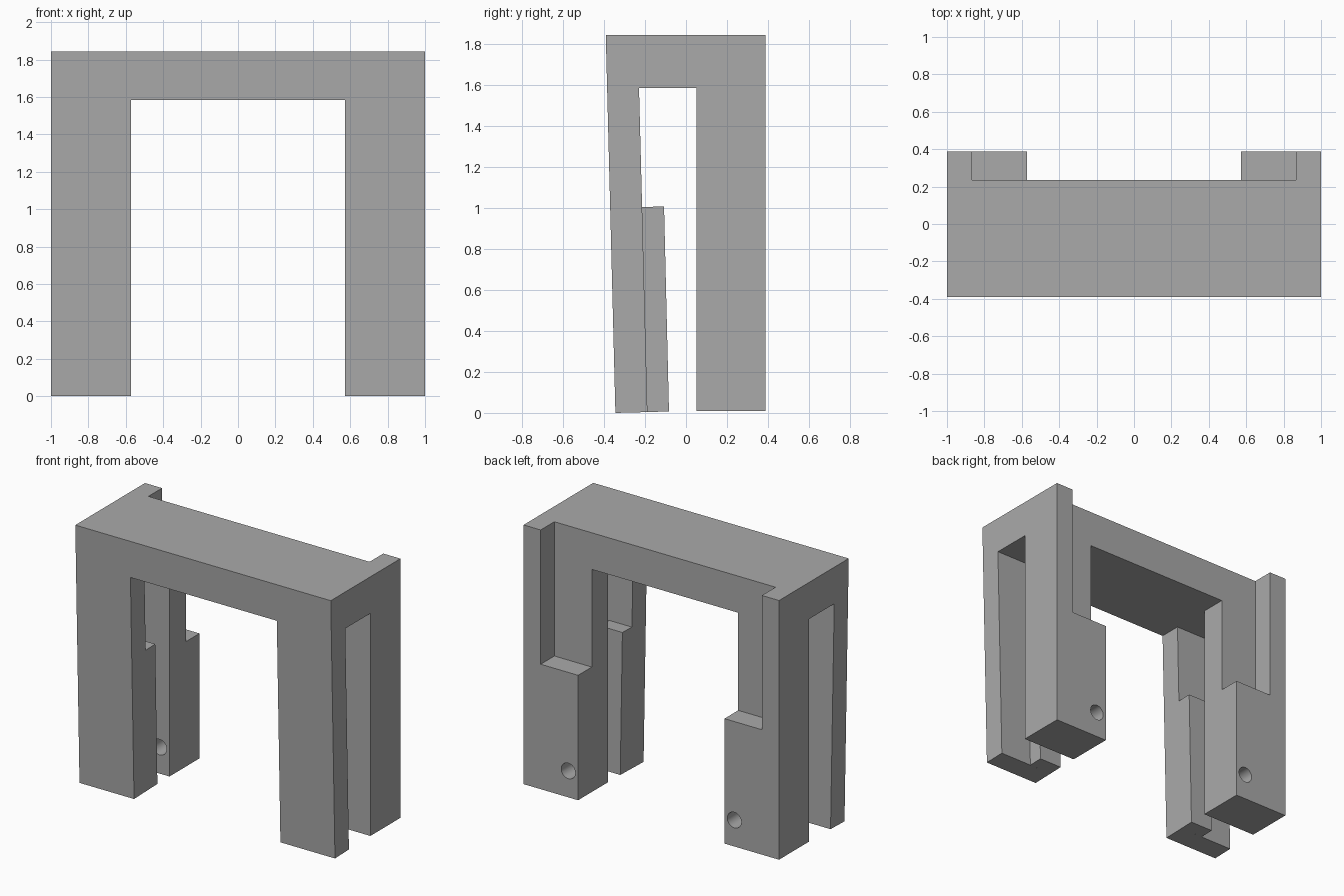
import bpy
import bmesh
from math import radians
from mathutils import Matrix

if "Cube" in bpy.data.objects:
    bpy.data.objects.remove(bpy.data.objects["Cube"], do_unlink=True)

grey = bpy.data.materials.new("plain grey")
grey.use_nodes = True
grey.diffuse_color = (0.4, 0.4, 0.4, 1)
grey.node_tree.nodes["Principled BSDF"].inputs["Base Color"].default_value = (0.4, 0.4, 0.4, 1)


def finish(bm, name):
    bmesh.ops.recalc_face_normals(bm, faces=bm.faces)
    mesh = bpy.data.meshes.new(name)
    bm.to_mesh(mesh)
    bm.free()
    mesh.materials.append(grey)
    obj = bpy.data.objects.new(name, mesh)
    bpy.context.collection.objects.link(obj)
    return obj


def extrude_x(name, profile, x0, x1):
    """Extrude a (y, z) outline from x0 to x1."""
    bm = bmesh.new()
    face = bm.faces.new([bm.verts.new((x0, y, z)) for y, z in profile])
    grown = bmesh.ops.extrude_face_region(bm, geom=[face])["geom"]
    moved = [v for v in grown if isinstance(v, bmesh.types.BMVert)]
    bmesh.ops.translate(bm, verts=moved, vec=(x1 - x0, 0, 0))
    return finish(bm, name)


def box(name, x0, x1, y0, y1, z0, z1):
    return extrude_x(name, [(y0, z0), (y1, z0), (y1, z1), (y0, z1)], x0, x1)


def cylinder_y(name, x, y, z, radius, depth):
    bm = bmesh.new()
    bmesh.ops.create_cone(bm, cap_ends=True, segments=32, radius1=radius, radius2=radius,
                          depth=depth,
                          matrix=Matrix.Translation((x, y, z)) @ Matrix.Rotation(radians(90), 4, "X"))
    return finish(bm, name)


def combine(target, tool, operation):
    tool.hide_render = True
    mod = target.modifiers.new(tool.name, "BOOLEAN")
    mod.operation = operation
    mod.solver = "EXACT"
    mod.object = tool
    bpy.context.view_layer.objects.active = target
    bpy.ops.object.modifier_apply(modifier=mod.name)
    bpy.data.objects.remove(tool, do_unlink=True)


# Side outline: leaning front leg, bridge and upright rear leg
frame = extrude_x("bracket_frame", [
    (-0.344, 0.0), (-0.188, 0.004), (-0.229, 1.583), (0.052, 1.583),
    (0.052, 0.008), (0.388, 0.008), (0.388, 1.842), (-0.391, 1.842)], -1, 1)

# Thickened inner pads behind the front legs
pad_outline = [(-0.26, 0.0022), (-0.083, 0.007), (-0.107, 1.006), (-0.26, 1.002)]
for name, x0, x1 in (("left_pad", 0.5, 0.75), ("right_pad", -0.75, -0.5)):
    combine(frame, extrude_x(name, pad_outline, x0, x1), "UNION")

# Front opening and the recess across the upper back
combine(frame, box("opening", -0.573, 0.573, -1, 1, -1, 1.583), "DIFFERENCE")
combine(frame, box("back_recess", -0.866, 0.866, 0.235, 1, 0.892, 3), "DIFFERENCE")

# Bolt holes through the rear legs
for side in (1, -1):
    combine(frame, cylinder_y("bolt_hole", side * 0.65, 0.22, 0.195, 0.055, 0.5), "DIFFERENCE")

frame.select_set(True)
bpy.context.view_layer.objects.active = frame
bpy.ops.object.shade_smooth_by_angle(angle=radians(30))
